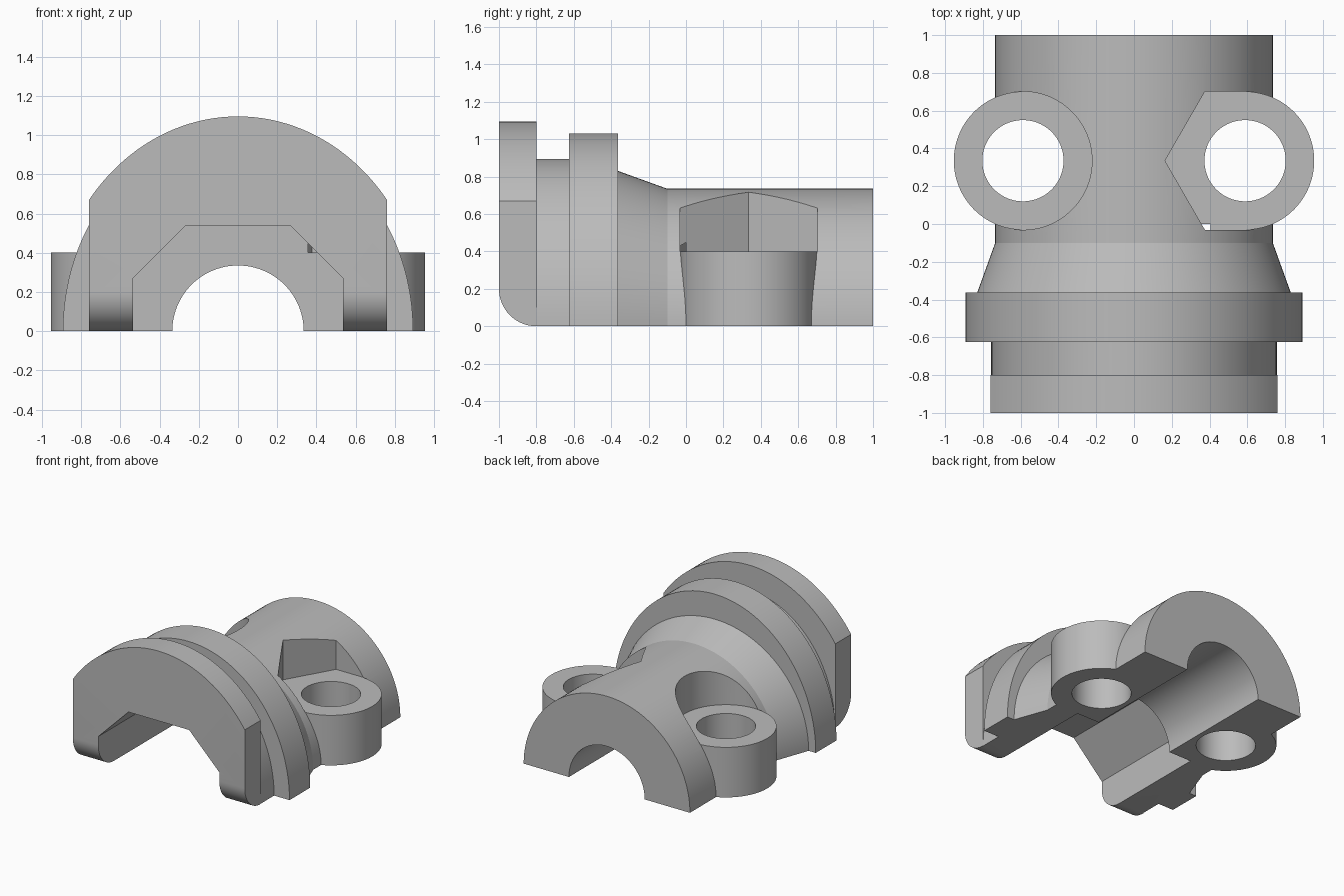
import bpy, bmesh
from math import sin, cos, pi, radians

cube = bpy.data.objects.get("Cube")
if cube:
    bpy.data.objects.remove(cube, do_unlink=True)

grey = bpy.data.materials.new("plain grey")
grey.use_nodes = True
colour = (0.5, 0.5, 0.5, 1)
grey.diffuse_color = colour
grey.node_tree.nodes["Principled BSDF"].inputs["Base Color"].default_value = colour


def ellipse(cx, cy, a, b, n=96, start=0.0):
    return [(cx + a * cos(start + 2 * pi * i / n), cy + b * sin(start + 2 * pi * i / n))
            for i in range(n)]


def loft(name, rings):
    """Closed solid through rings of 3D points."""
    bm = bmesh.new()
    loops = [[bm.verts.new(p) for p in ring] for ring in rings]
    n = len(loops[0])
    for low, high in zip(loops, loops[1:]):
        for i in range(n):
            j = (i + 1) % n
            bm.faces.new((low[i], low[j], high[j], high[i]))
    bm.faces.new(loops[0])
    bm.faces.new(loops[-1])
    bmesh.ops.recalc_face_normals(bm, faces=bm.faces)
    mesh = bpy.data.meshes.new(name)
    bm.to_mesh(mesh)
    bm.free()
    mesh.materials.append(grey)
    obj = bpy.data.objects.new(name, mesh)
    bpy.context.collection.objects.link(obj)
    return obj


def prism(name, points, axis, low, high):
    """Extrude a 2D outline along x, y or z."""
    place = {"x": lambda p, t: (t, p[0], p[1]),
             "y": lambda p, t: (p[0], t, p[1]),
             "z": lambda p, t: (p[0], p[1], t)}[axis]
    return loft(name, [[place(p, t) for p in points] for t in (low, high)])


def box(name, x0, x1, y0, y1, z0, z1):
    return prism(name, [(x0, y0), (x1, y0), (x1, y1), (x0, y1)], "z", z0, z1)


# Body: stepped housing lofted along y, each section (y, half width, height)
sections = [(-1, 0.96, 1.095), (-0.8, 0.96, 1.095),
            (-0.8, 0.757, 0.895), (-0.625, 0.757, 0.895),
            (-0.625, 0.893, 1.03), (-0.363, 0.893, 1.03),
            (-0.363, 0.83, 0.83), (-0.1, 0.735, 0.735), (1, 0.735, 0.735)]
body = loft("bearing_housing", [[(x, y, z) for x, z in ellipse(0, 0, a, b, 144)]
                                for y, a, b in sections])


def combine(tool, operation):
    tool.hide_render = True
    mod = body.modifiers.new(tool.name, "BOOLEAN")
    mod.operation = operation
    mod.solver = "EXACT"
    mod.object = tool
    bpy.context.view_layer.objects.active = body
    bpy.ops.object.modifier_apply(modifier=mod.name)
    bpy.data.objects.remove(tool, do_unlink=True)


bolt_x, bolt_y, seat = 0.588, 0.335, 0.4

# Flat sides on the front plate
for side in (-1, 1):
    x0, x1 = sorted((side * 0.76, side * 1.2))
    combine(box("side_flat", x0, x1, -1.2, -0.72, -1.2, 1.2), "DIFFERENCE")

# Bolt head clearance: round on the right, hexagonal on the left
round_seat = ellipse(-bolt_x, bolt_y, 0.366, 0.366)
hex_seat = ellipse(bolt_x, bolt_y, 0.424, 0.424, 6)
combine(prism("round_clearance", round_seat, "z", seat, 1.2), "DIFFERENCE")
combine(prism("hex_clearance", hex_seat, "z", seat, 1.2), "DIFFERENCE")

# Bolt bosses and their holes
for side in (-1, 1):
    x = side * bolt_x
    combine(prism("boss", ellipse(x, bolt_y, 0.366, 0.366), "z", -0.1, seat), "UNION")
for side in (-1, 1):
    x = side * bolt_x
    combine(prism("bolt_hole", ellipse(x, bolt_y, 0.215, 0.215), "z", -0.3, 0.6), "DIFFERENCE")

# Shaft bore and chamfered front pocket
combine(prism("bore", ellipse(0, 0, 0.335, 0.335), "y", -1.2, 1.2), "DIFFERENCE")
pocket = [(-0.535, -0.2), (0.535, -0.2), (0.535, 0.27),
          (0.268, 0.537), (-0.268, 0.537), (-0.535, 0.27)]
combine(prism("pocket", pocket, "y", -1.2, 0), "DIFFERENCE")

# Flat underside
combine(box("underside", -1.5, 1.5, -1.5, 1.5, -1.5, 0), "DIFFERENCE")

# Rounded lower front edge
arc = [(-0.8 - 0.2 * cos(t * pi / 32), 0.2 - 0.2 * sin(t * pi / 32)) for t in range(17)]
edge = arc + [(-0.8, -0.1), (-1.1, -0.1), (-1.1, 0.2)]
combine(prism("front_rounding", edge, "x", -1.3, 1.3), "DIFFERENCE")

# Smooth curves, sharp edges
bpy.ops.object.select_all(action="DESELECT")
body.select_set(True)
bpy.context.view_layer.objects.active = body
bpy.ops.object.shade_smooth_by_angle(angle=radians(15))
